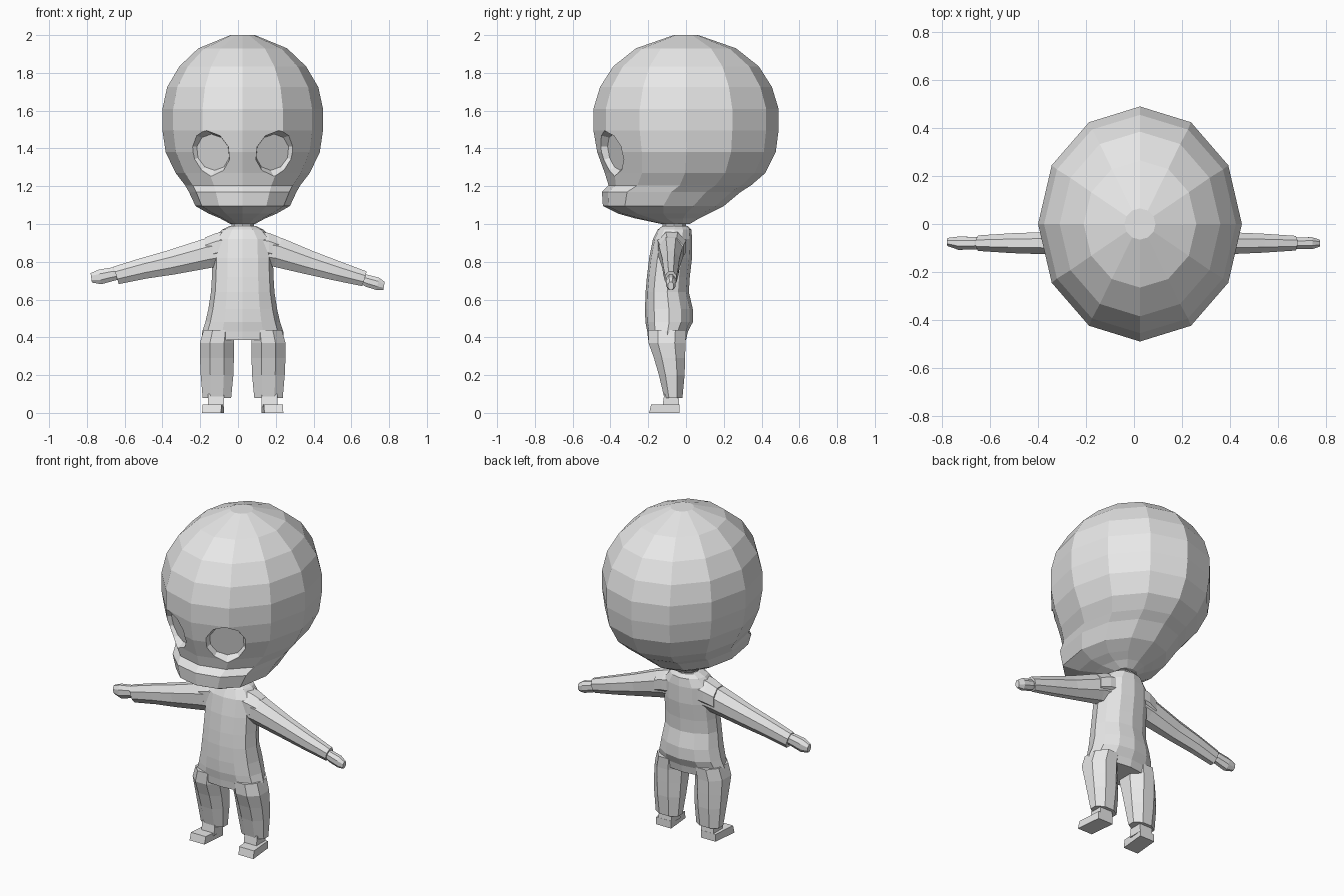
import bpy, bmesh, math
from mathutils import Vector

if "Cube" in bpy.data.objects:
    bpy.data.objects.remove(bpy.data.objects["Cube"])

CX = 0.025  # body centre line

skin = bpy.data.materials.new("light_grey")
skin.diffuse_color = (0.8, 0.8, 0.8, 1)
skin.use_nodes = True
skin.node_tree.nodes["Principled BSDF"].inputs["Base Color"].default_value = skin.diffuse_color


def finish(bm, name):
    bmesh.ops.recalc_face_normals(bm, faces=bm.faces)
    me = bpy.data.meshes.new(name)
    bm.to_mesh(me)
    bm.free()
    me.materials.append(skin)
    ob = bpy.data.objects.new(name, me)
    bpy.context.collection.objects.link(ob)
    return ob


def loft(name, rings):
    """Skin a closed tube through rings of points and cap both ends."""
    bm = bmesh.new()
    loops = [[bm.verts.new(p) for p in r] for r in rings]
    n = len(loops[0])
    for a, b in zip(loops, loops[1:]):
        for i in range(n):
            j = (i + 1) % n
            bm.faces.new((a[i], a[j], b[j], b[i]))
    bm.faces.new(loops[0])
    bm.faces.new(loops[-1])
    return finish(bm, name)


def spow(v, e):
    return math.copysign(abs(v) ** e, v)


def level(x, half, yf, yb, z, n=12, front=1.0, turn=0.0):
    """Horizontal oval ring; front < 1 squares off the front half."""
    yc, r = (yf + yb) / 2, (yb - yf) / 2
    pts = []
    for i in range(n):
        a = 2 * math.pi * i / n + turn
        s = math.sin(a)
        s = spow(s, front) if s < 0 and abs(s) > 1e-6 else s
        pts.append((x + half * math.cos(a), yc + r * s, z))
    return pts


# Head: skull, then lip ledge, jaw and chin (half width, front, back, z, squareness)
head = loft("head", [level(CX, w, f, b, z, 12, e) for w, f, b, z, e in [
    (.065, -.065, .065, 2.0, 1), (.235, -.265, .265, 1.93, 1),
    (.335, -.385, .385, 1.835, 1), (.40, -.455, .455, 1.725, 1),
    (.425, -.49, .49, 1.61, 1), (.425, -.49, .49, 1.495, 1),
    (.408, -.47, .475, 1.38, 1), (.355, -.43, .42, 1.27, .9),
    (.305, -.41, .345, 1.205, .75), (.285, -.445, .29, 1.17, .65),
    (.25, -.44, .20, 1.095, .65), (.18, -.36, .12, 1.055, .8),
    (.12, -.27, .07, 1.03, 1), (.065, -.13, .02, 1.0, 1)]])

# Eye sockets: tapered ten-sided cuts with a flat floor
for side in (-1, 1):
    n = Vector((side * .45, -.86, -.2)).normalized()
    bm = bmesh.new()
    bmesh.ops.create_cone(bm, cap_ends=True, segments=10,
                          radius1=.098, radius2=.218, depth=.2)
    cutter = finish(bm, "socket_cutter")
    cutter.hide_render = True
    cutter.rotation_mode = 'QUATERNION'
    cutter.rotation_quaternion = n.to_track_quat('Z', 'Y')
    cutter.location = Vector((CX + side * .18, -.41, 1.37)) + n * .05
    mod = head.modifiers.new("socket", 'BOOLEAN')
    mod.operation, mod.solver, mod.object = 'DIFFERENCE', 'EXACT', cutter
    bpy.context.view_layer.update()
    bpy.context.view_layer.objects.active = head
    bpy.ops.object.modifier_apply(modifier=mod.name)
    bpy.data.objects.remove(cutter)

# Neck
loft("neck", [level(CX, .06, -.125, 0, z, 8) for z in (.95, 1.03)])

# Torso from collar to hip
loft("torso", [level(CX, w, f, b, z, 12, .7) for w, f, b, z in [
    (.07, -.125, .01, .99), (.11, -.15, .028, .97), (.155, -.175, .033, .92),
    (.16, -.195, .032, .82), (.163, -.207, .02, .72), (.168, -.214, .015, .64),
    (.182, -.217, .036, .55), (.198, -.215, .036, .48), (.215, -.205, .01, .43),
    (.217, -.2, .0, .385)]])

for side, label in ((-1, "left"), (1, "right")):
    # Trouser leg (inner and outer offset from the centre line, front, back, z)
    loft(label + "_leg", [
        level(CX + side * (i + o) / 2, (o - i) / 2 * 1.04, f, b, z, 8, .8, math.pi / 8)
        for i, o, f, b, z in [
            (.04, .21, -.205, .01, .44), (.042, .23, -.205, .005, .37),
            (.043, .23, -.175, .002, .29), (.046, .226, -.148, -.002, .2),
            (.058, .215, -.118, -.015, .08)]])

    # Ankle and foot
    def box(name, x0, x1, lower, upper):
        rings = [[(CX + side * x, y, z) for x, y in
                  ((x0 + s, f), (x1 + s, f), (x1, b), (x0, b))]
                 for f, b, z, s in (lower, upper)]
        loft(name, rings)
    box(label + "_ankle", .10, .185, (-.125, -.035, .03, .0), (-.115, -.04, .1, .0))
    box(label + "_foot", .10, .20, (-.195, -.035, 0, .015), (-.185, -.035, .045, .012))

    # Arm and hand, slices along x (x, y, z, half depth, half height)
    def slices(name, rows):
        loft(name, [[(x + side * .15 * rz * math.sin(a) * k, y + ry * math.cos(a),
                      z + rz * math.sin(a))
                     for a in (2 * math.pi * (i + .5) / 8 for i in range(8))]
                    for x, y, z, ry, rz, k in rows])
    if side < 0:
        arm = [(-.07, -.08, .86, .075, .085), (-.16, -.08, .845, .068, .082),
               (-.36, -.08, .795, .05, .068), (-.5, -.08, .765, .045, .058),
               (-.645, -.08, .728, .035, .05)]
        hand = [(-.62, -.08, .735, .02, .028), (-.66, -.08, .735, .028, .038),
                (-.73, -.08, .72, .03, .042), (-.777, -.075, .715, .018, .027)]
    else:
        arm = [(.12, -.08, .865, .075, .085), (.21, -.08, .85, .068, .082),
               (.38, -.08, .795, .05, .066), (.53, -.08, .75, .043, .054),
               (.67, -.08, .71, .033, .042)]
        hand = [(.64, -.08, .715, .018, .025), (.68, -.08, .7, .026, .034),
                (.74, -.08, .683, .027, .036), (.773, -.08, .672, .016, .024)]
    slices(label + "_arm", [r + (2,) for r in arm])
    slices(label + "_hand", [r + (1,) for r in hand])

    # Shoulder pad blending torso and arm
    loft(label + "_shoulder", [
        [(CX + side * x, -.075 + ry * math.cos(a), z + rz * math.sin(a))
         for a in (2 * math.pi * (i + .5) / 8 for i in range(8))]
        for x, z, ry, rz in [(.06, .89, .085, .085), (.14, .878, .08, .08),
                             (.2, .858, .066, .076)]])
